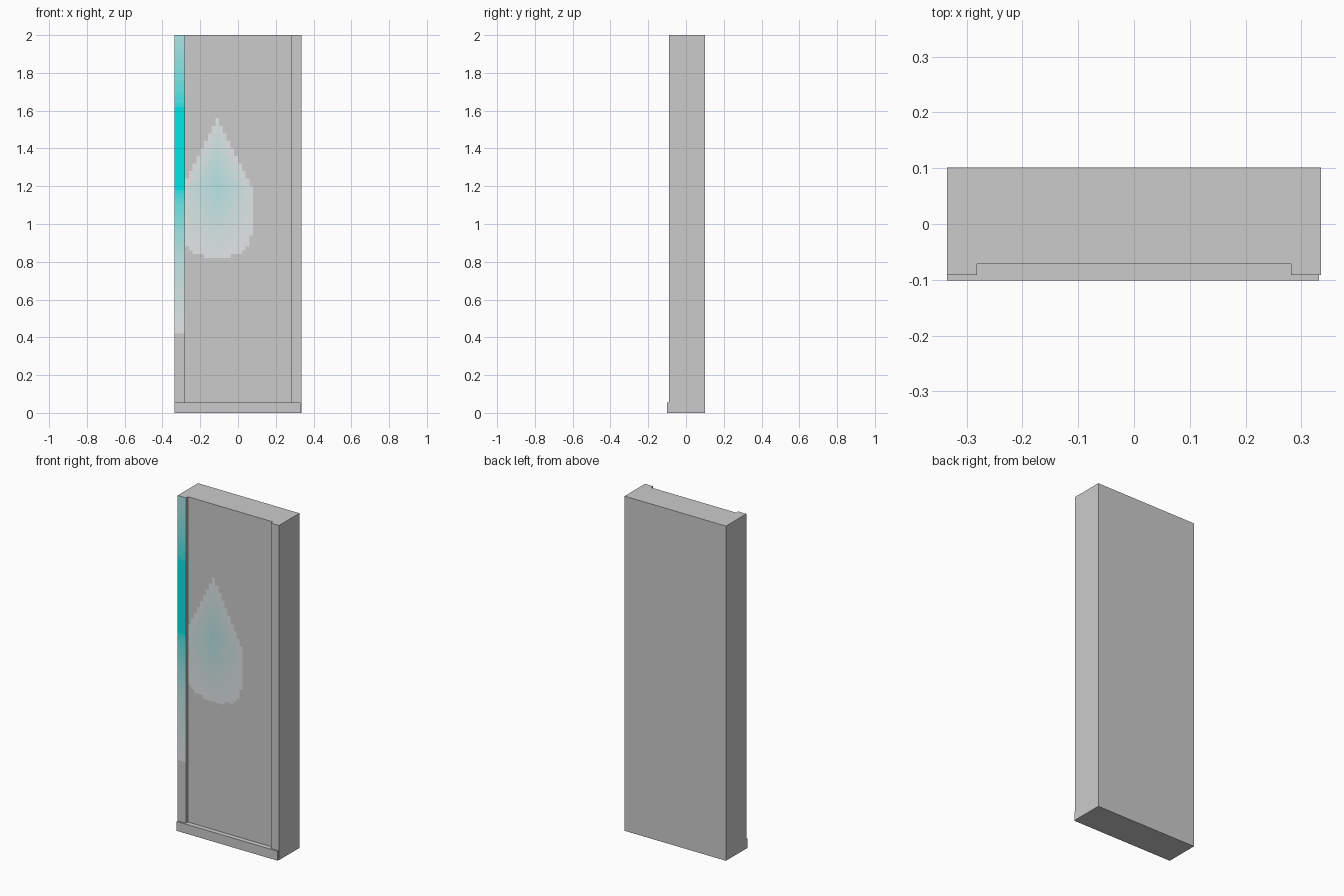
import bpy, bmesh
from mathutils import Vector

if "Cube" in bpy.data.objects:
    bpy.data.objects.remove(bpy.data.objects["Cube"])

W, INNER = 0.335, 0.281                   # outer and recess half widths
BACK, RECESS, PIER, FRONT = 0.101, -0.072, -0.091, -0.101
STEPS = 24


def prism(name, outline, height, cuts=()):
    """Extrude a plan outline upwards, optionally slicing its faces."""
    bm = bmesh.new()
    base = bm.faces.new([bm.verts.new((x, y, 0)) for x, y in outline])
    top = bmesh.ops.extrude_face_region(bm, geom=[base])
    bmesh.ops.translate(bm, vec=(0, 0, height),
                        verts=[v for v in top["geom"] if isinstance(v, bmesh.types.BMVert)])
    for axis, value in cuts:
        normal = Vector((0, 0, 0))
        normal[axis] = 1
        bmesh.ops.bisect_plane(bm, geom=bm.verts[:] + bm.edges[:] + bm.faces[:],
                               plane_co=normal * value, plane_no=normal, dist=1e-5)
    bmesh.ops.recalc_face_normals(bm, faces=bm.faces[:])
    mesh = bpy.data.meshes.new(name)
    bm.to_mesh(mesh)
    bm.free()
    obj = bpy.data.objects.new(name, mesh)
    bpy.context.collection.objects.link(obj)
    return obj


def lerp_keys(z, keys):
    for (z0, t0), (z1, t1) in zip(keys, keys[1:]):
        if z0 <= z <= z1:
            return t0 + (t1 - t0) * (z - z0) / (z1 - z0)
    return 0


def tint(c, n):
    """Teal amount on the front faces of the wall."""
    if n.y > -0.9:
        return 0
    if c.x < -INNER:
        return lerp_keys(c.z, [(0.4, 0), (0.8, 0.3), (1.2, 1), (1.6, 1), (2.0, 0.45)])
    if abs(c.x) < INNER:
        side = abs(c.x + 0.11) / 0.19
        if c.z > 1.2:
            return 0.42 * max(0, 1 - side - (c.z - 1.2) / 0.38)
        return 0.42 * max(0, 1 - side * 0.9) * max(0, 1 - (1.2 - c.z) / 0.4)
    return 0


# wall with two raised side piers and a recessed panel
wall_plan = [(-W, PIER), (-INNER, PIER), (-INNER, RECESS), (INNER, RECESS),
             (INNER, PIER), (W, PIER), (W, BACK), (-W, BACK)]
cuts = [(2, 0.4 + 0.02 * i) for i in range(80)]
cuts += [(0, -0.28 + 0.02 * i) for i in range(19)]
wall = prism("recessed_wall", wall_plan, 2.0, cuts)

# faded teal stain on the left pier and the panel
for i in range(STEPS + 1):
    mat = bpy.data.materials.new(f"teal_fade_{i}")
    mat.diffuse_color = (0.8 * (1 - i / STEPS), 0.8, 0.8, 1)
    mat.use_nodes = True
    mat.node_tree.nodes["Principled BSDF"].inputs["Base Color"].default_value = mat.diffuse_color
    wall.data.materials.append(mat)
for face in wall.data.polygons:
    face.material_index = round(STEPS * tint(face.center, face.normal))

# baseboard fitted around the piers
prism("baseboard", [(-W, FRONT), (0.331, FRONT), (0.331, PIER), (INNER, PIER),
                    (INNER, RECESS), (-INNER, RECESS), (-INNER, PIER), (-W, PIER)], 0.056)
